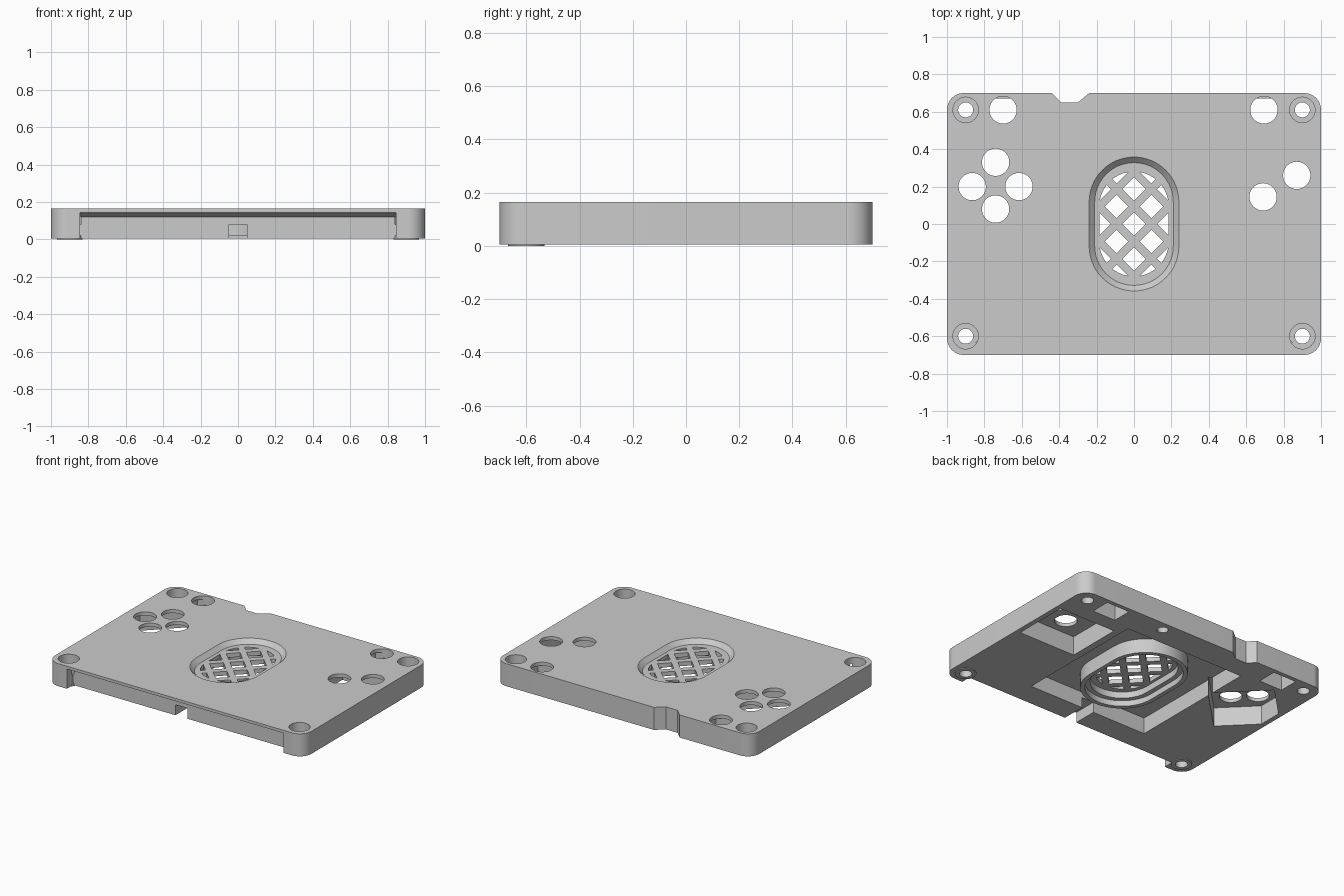
import bpy
import bmesh
from math import cos, sin, pi

if "Cube" in bpy.data.objects:
    bpy.data.objects.remove(bpy.data.objects["Cube"])

TOP, BASE, FLOOR = 0.165, 0.006, 0.12

grey = bpy.data.materials.new("plain_grey")
grey.use_nodes = True
grey.diffuse_color = (0.6, 0.6, 0.6, 1)
grey.node_tree.nodes["Principled BSDF"].inputs["Base Color"].default_value = (0.6, 0.6, 0.6, 1)


def add_loft(bm, first, last):
    """Closed solid between two matching loops of points."""
    a = [bm.verts.new(p) for p in first]
    b = [bm.verts.new(p) for p in last]
    bm.faces.new(a[::-1])
    bm.faces.new(b)
    for i in range(len(a)):
        j = (i + 1) % len(a)
        bm.faces.new((a[i], a[j], b[j], b[i]))


def solid(name, *lofts):
    bm = bmesh.new()
    for first, last in lofts:
        add_loft(bm, first, last)
    bmesh.ops.recalc_face_normals(bm, faces=bm.faces)
    mesh = bpy.data.meshes.new(name)
    bm.to_mesh(mesh)
    bm.free()
    mesh.materials.append(grey)
    obj = bpy.data.objects.new(name, mesh)
    bpy.context.collection.objects.link(obj)
    return obj


def flat(outline, z):
    return [(x, y, z) for x, y in outline]


def slab(outline, z0, z1):
    return flat(outline, z0), flat(outline, z1)


def circle(x, y, r, n=48):
    return [(x + r * cos(2 * pi * i / n), y + r * sin(2 * pi * i / n)) for i in range(n)]


def rect(x0, x1, y0, y1):
    return [(x0, y0), (x1, y0), (x1, y1), (x0, y1)]


def arc(x, y, r, start, sweep, n=16):
    return [(x + r * cos(start + sweep * i / n), y + r * sin(start + sweep * i / n))
            for i in range(n + 1)]


def pill(r, half):
    return arc(0, half, r, 0, pi, 32) + arc(0, -half, r, pi, pi, 32)


def diamond(x, y, r):
    return [(x + r, y), (x, y + r), (x - r, y), (x, y - r)]


def boolean(obj, cutter, operation="DIFFERENCE"):
    mod = obj.modifiers.new("cut", "BOOLEAN")
    mod.operation, mod.solver, mod.object = operation, "EXACT", cutter
    graph = bpy.context.evaluated_depsgraph_get()
    mesh = bpy.data.meshes.new_from_object(obj.evaluated_get(graph))
    obj.modifiers.clear()
    obj.data = mesh
    bpy.data.objects.remove(cutter)


def cut(obj, *lofts):
    boolean(obj, solid("cutter", *lofts))


# Rounded plate outline with a tapered notch in the rear edge
R = 0.09
outline = arc(1 - R, 0.7 - R, R, 0, pi / 2)
outline += [(-0.24, 0.7), (-0.30, 0.65), (-0.39, 0.65), (-0.44, 0.7)]
outline += arc(R - 1, 0.7 - R, R, pi / 2, pi / 2)
outline += arc(R - 1, R - 0.7, R, pi, pi / 2)
outline += arc(1 - R, R - 0.7, R, 1.5 * pi, pi / 2)
case = solid("case_body", slab(outline, BASE, TOP))

# Front recess under a sloping lip
profile = [(-0.8, -0.1), (-0.63, -0.1), (-0.63, 0.12), (-0.7, 0.145), (-0.8, 0.145)]
cut(case, ([(-0.845, y, z) for y, z in profile], [(0.845, y, z) for y, z in profile]))

# Pockets in the underside
cut(case, slab(rect(-0.47, 0.47, -0.46, 0.50), -0.1, FLOOR))
cut(case, slab(rect(-0.047, 0.047, -0.8, -0.4), -0.1, 0.08))
cut(case, slab(rect(0.52, 0.965, 0.02, 0.42), -0.1, 0.14))
pad = [(-0.45, 0.2), (-0.75, 0.5), (-0.965, 0.285), (-0.965, 0.115), (-0.75, -0.1)]
cut(case, slab(pad, -0.1, 0.14))
for side in (-1, 1):
    x = side * 0.695
    cut(case, slab(rect(x - 0.09, x + 0.09, 0.53, 0.67), -0.1, 0.14))
cut(case, slab(circle(0.29, 0.63, 0.035), -0.1, 0.1))

# Button holes through the top
holes = [(-0.7, 0.61), (0.695, 0.61), (0.69, 0.145), (0.87, 0.26),
         (-0.74, 0.33), (-0.865, 0.2), (-0.615, 0.2), (-0.74, 0.08)]
cut(case, *[slab(circle(x, y, 0.073), 0.1, 0.3) for x, y in holes])

# Counterbored screw holes
screws = [(sx * 0.9, y) for sx in (-1, 1) for y in (-0.6, 0.61)]
cut(case, *[slab(circle(x, y, 0.04), -0.1, 0.3) for x, y in screws])
cut(case, *[slab(circle(x, y, 0.068), 0.08, 0.3) for x, y in screws])

# Bevelled speaker opening in the top
cut(case, (flat(pill(0.21, 0.118), 0.135), flat(pill(0.24, 0.118), TOP + 0.0001)))
cut(case, slab(pill(0.21, 0.118), 0.1, 0.136))

# Speaker ring hanging in the main pocket, closed by a lattice grille
ring = solid("speaker_ring", slab(pill(0.268, 0.118), 0.02, 0.135))
cut(ring, slab(pill(0.238, 0.118), -0.1, 0.06))
cut(ring, slab(pill(0.205, 0.118), 0.05, 0.105))
step = 0.093
cells = [(i * step, j * step) for i in range(-3, 4) for j in range(-4, 5) if (i + j) % 2 == 0]
lattice = solid("lattice_cutter", *[slab(diamond(x, y, 0.063), 0.09, 0.2) for x, y in cells])
boolean(lattice, solid("lattice_limit", slab(pill(0.185, 0.095), 0.08, 0.21)), "INTERSECT")
boolean(ring, lattice)

# Shallow feet around the front screws
parts = [case, ring]
for side, name in ((-1, "right"), (1, "left")):
    foot = solid("front_foot_" + name, slab(circle(side * 0.9, -0.6, 0.068), 0, 0.02))
    cut(foot, slab(circle(side * 0.9, -0.6, 0.04), -0.1, 0.1))
    parts.append(foot)

# Smooth curved walls, sharp edges
bpy.ops.object.select_all(action="DESELECT")
for part in parts:
    part.select_set(True)
    bpy.context.view_layer.objects.active = part
bpy.ops.object.shade_smooth_by_angle()
